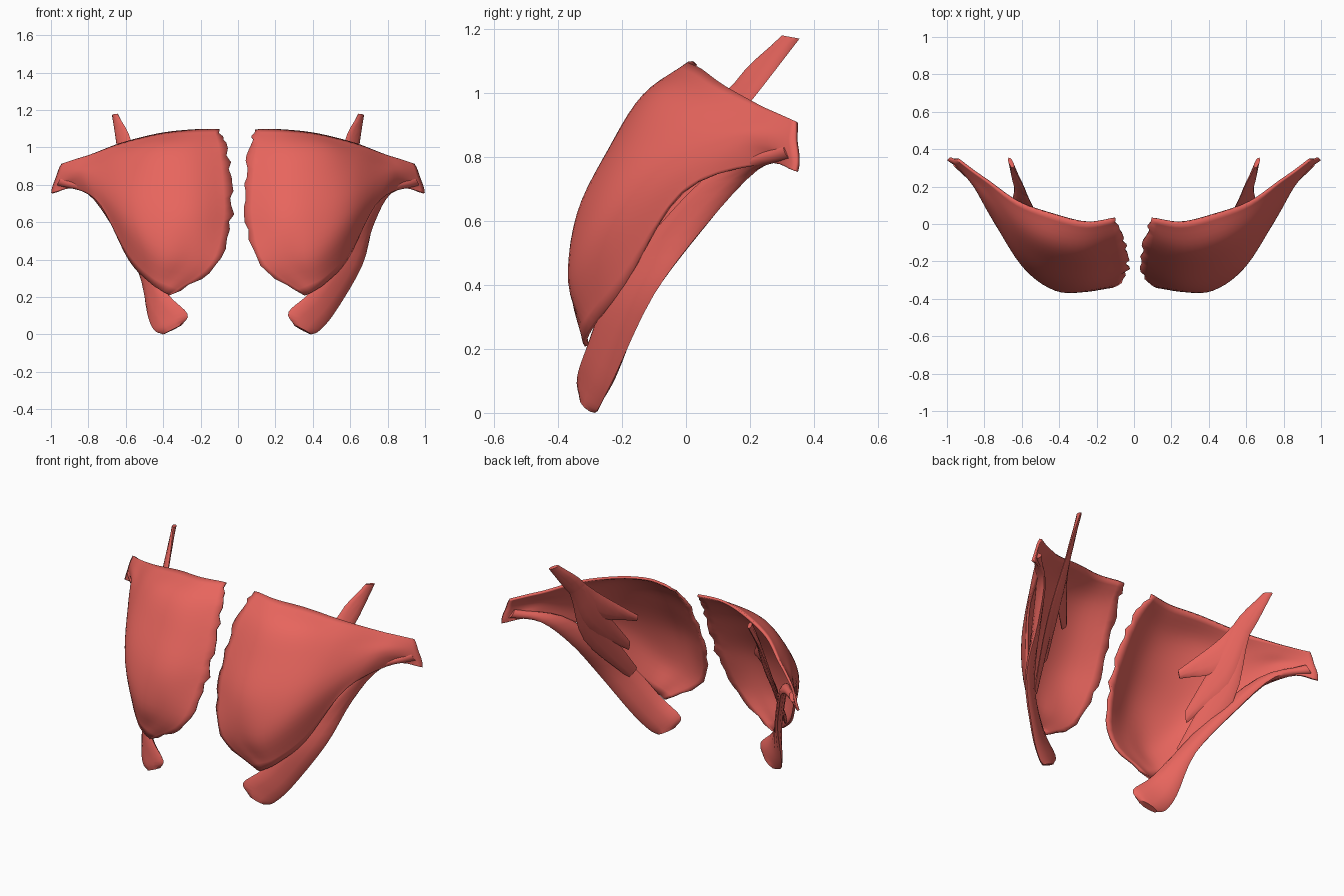
import bpy, bmesh, math, random
from mathutils import Vector as V

if "Cube" in bpy.data.objects:
    bpy.data.objects.remove(bpy.data.objects["Cube"])

random.seed(4)
mat = bpy.data.materials.new("muscle_red")
mat.diffuse_color = (0.80, 0.13, 0.11, 1)
mat.use_nodes = True
mat.node_tree.nodes["Principled BSDF"].inputs["Base Color"].default_value = mat.diffuse_color


def spline(pts, n):
    """Catmull-Rom curve through pts, n steps per span."""
    p = [2 * pts[0] - pts[1]] + list(pts) + [2 * pts[-1] - pts[-2]]
    out = []
    for i in range(1, len(p) - 2):
        a, b, c, d = p[i - 1:i + 3]
        for k in range(n):
            t = k / n
            out.append(0.5 * (2 * b + (c - a) * t + (2 * a - 5 * b + 4 * c - d) * t * t
                              + (3 * b - a - 3 * c + d) * t ** 3))
    return out + [pts[-1].copy()]


def make(name, rows, side, closed=False, thick=0):
    """Skin a list of point rows; closed rows become a capped tube."""
    bm = bmesh.new()
    vs = [[bm.verts.new((p.x * side, p.y, p.z)) for p in r] for r in rows]
    m = len(rows[0])
    for a, b in zip(vs, vs[1:]):
        for j in range(m if closed else m - 1):
            k = (j + 1) % m
            bm.faces.new((a[j], a[k], b[k], b[j]))
    if closed:
        bm.faces.new(vs[0])
        bm.faces.new(vs[-1])
    bmesh.ops.recalc_face_normals(bm, faces=bm.faces)
    me = bpy.data.meshes.new(name)
    bm.to_mesh(me)
    bm.free()
    ob = bpy.data.objects.new(name, me)
    bpy.context.collection.objects.link(ob)
    me.materials.append(mat)
    if thick:
        s = ob.modifiers.new("thickness", "SOLIDIFY")
        s.thickness = thick
        s.offset = 0
    bpy.ops.object.select_all(action="DESELECT")
    bpy.context.view_layer.objects.active = ob
    ob.select_set(True)
    bpy.ops.object.shade_smooth_by_angle(angle=math.radians(45))
    return ob


def band(name, rail_a, rail_b, t, side):
    """Flat muscle band between two rails with lens-shaped section."""
    a = spline([V(p) for p in rail_a], 4)
    b = spline([V(p) for p in rail_b], 4)
    mid = [(p + q) / 2 for p, q in zip(a, b)]
    rows = []
    for i, c in enumerate(mid):
        h = (b[i] - a[i]) / 2
        tan = mid[min(i + 1, len(mid) - 1)] - mid[max(i - 1, 0)]
        nrm = tan.cross(h).normalized() * t
        rows.append([c + h * math.cos(w) + nrm * math.sin(w)
                     for w in (2 * math.pi * k / 10 for k in range(10))])
    return make(name, rows, side, closed=True)


# chest fan: fibre columns from breastbone to arm, each listed top to bottom
fan = [
    [(.10, .03, 1.095), (.06, -.07, .99), (.04, -.17, .80), (.04, -.25, .60), (.12, -.335, .37), (.36, -.31, .21)],
    [(.25, .01, 1.09), (.27, -.13, .99), (.25, -.235, .82), (.24, -.33, .62), (.26, -.355, .40), (.40, -.315, .23)],
    [(.42, .05, 1.07), (.46, -.09, .99), (.45, -.205, .83), (.43, -.31, .63), (.42, -.35, .43), (.47, -.285, .28)],
    [(.62, .12, 1.02), (.63, .01, .95), (.62, -.09, .85), (.61, -.18, .71), (.59, -.225, .57), (.58, -.19, .40)],
    [(.78, .23, .96), (.78, .18, .92), (.79, .14, .88), (.79, .11, .84), (.77, .06, .78), (.73, -.01, .69)],
    [(.86, .285, .935), (.87, .26, .90), (.875, .24, .87), (.88, .24, .84), (.88, .25, .81), (.87, .25, .78)],
    [(.94, .345, .91), (.955, .345, .88), (.965, .345, .85), (.98, .35, .81), (.99, .35, .78), (.995, .345, .755)],
]

# lower band rails, one pair per side (the model is slightly uneven)
lower = {
    1: ([(.30, -.325, .05), (.27, -.335, .12), (.38, -.305, .22), (.50, -.24, .38), (.63, -.09, .58),
         (.76, .10, .765), (.93, .315, .84)],
        [(.39, -.285, 0), (.435, -.27, .02), (.52, -.22, .12), (.665, -.10, .37), (.725, .065, .59),
         (.815, .225, .76), (.96, .33, .79)]),
    -1: ([(.30, -.32, .05), (.27, -.33, .11), (.37, -.30, .21), (.47, -.225, .36), (.60, -.07, .57),
          (.75, .10, .76), (.93, .315, .84)],
         [(.40, -.285, 0), (.45, -.27, .025), (.485, -.22, .11), (.53, -.12, .34), (.66, .05, .57),
          (.80, .22, .76), (.96, .33, .79)]),
}

# deep muscle slips: rib-end edges, all sharing the shoulder tip
slips = [
    ((.39, -.10, .79), (.41, -.11, .75), (.52, .06, .94), (.57, .05, .79)),
    ((.48, -.15, .59), (.50, -.16, .53), (.54, .06, .88), (.61, .06, .71)),
    ((.49, -.23, .40), (.53, -.20, .34), (.56, .04, .80), (.65, .05, .63)),
]

for side, tag in ((1, "right"), (-1, "left")):
    cols = [spline([V(p) for p in c], 5) for c in fan]
    rows = list(zip(*[spline(list(r), 5) for r in zip(*cols)]))
    # ragged edge along the breastbone
    rows[0] = [p + V((random.uniform(-.012, .012), 0, random.uniform(-.006, .006))) for p in rows[0]]
    make("chest_fan_" + tag, rows, side, thick=.014)

    band("lower_band_" + tag, *lower[side], .022, side)

    for i, (a0, b0, a1, b1) in enumerate(slips):
        band(f"deep_slip_{i + 1}_{tag}",
             [a0, a1, (.57, .15, 1.03), (.645, .30, 1.18)],
             [b0, b1, (.64, .20, .97), (.67, .355, 1.17)], .012, side)
